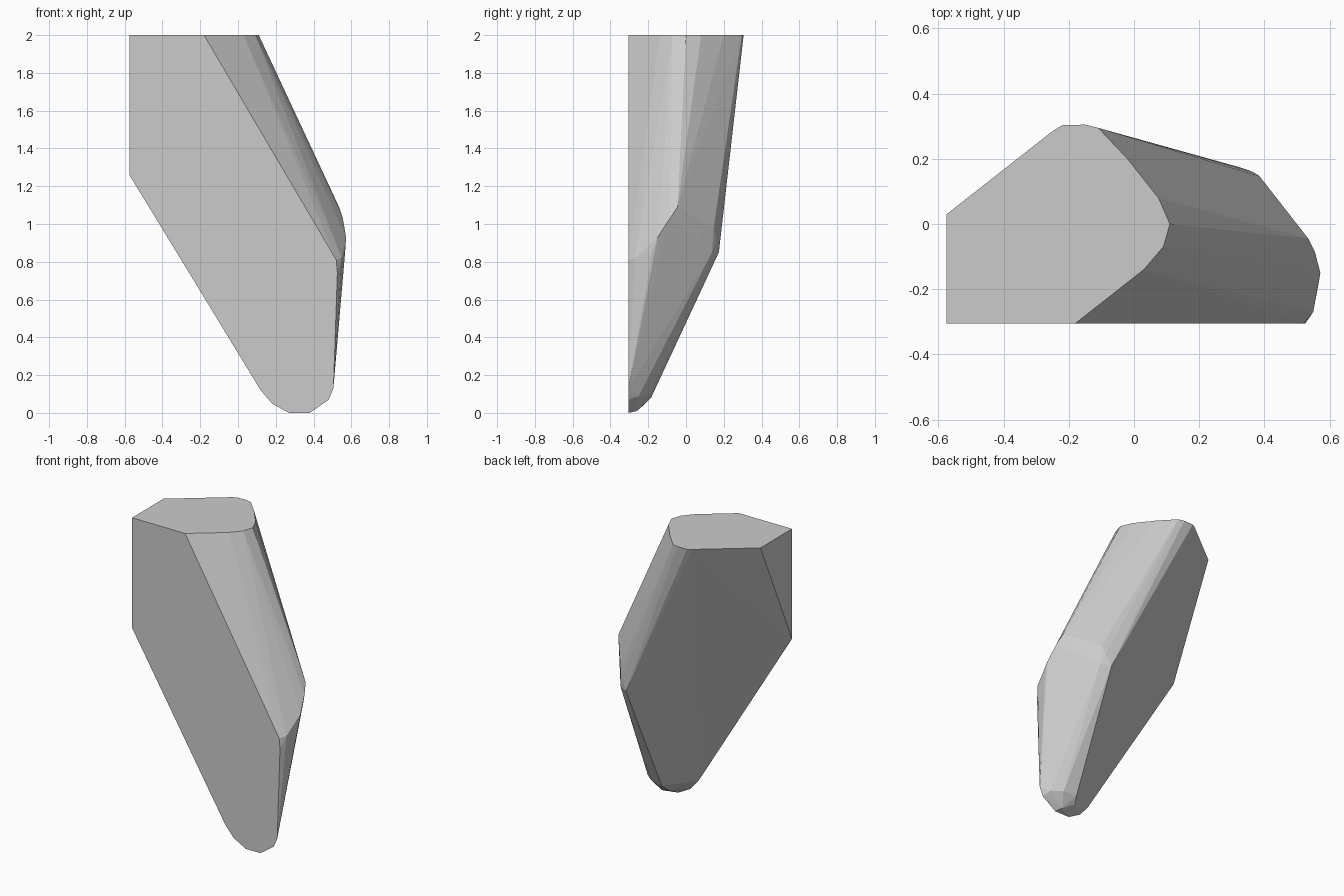
import bpy, bmesh, math

FRONT_Y, TOP_Z = -0.305, 2.0

# flat front outline (x, z)
front = [(-0.575, 2), (-0.18, 2), (0.52, 0.81), (0.526, 0.74), (0.505, 0.13),
         (0.48, 0.07), (0.38, 0), (0.27, 0), (0.18, 0.05), (0.12, 0.12), (-0.575, 1.26)]
# flat top outline (x, y)
top = [(0.03, -0.14), (0.09, -0.07), (0.11, 0), (0.075, 0.08), (-0.02, 0.2),
       (-0.11, 0.295), (-0.15, 0.305), (-0.22, 0.303), (-0.25, 0.285), (-0.575, 0.03)]
# rounded knee where the upper sides turn into the lower taper
knee = [(0.325, 0.174, 0.85), (0.365, 0.16, 0.92), (0.385, 0.147, 0.98), (0.39, 0.138, 0.85),
        (0.535, -0.045, 1.09), (0.555, -0.085, 1.03), (0.572, -0.15, 0.93),
        (0.567, -0.18, 0.85), (0.55, -0.27, 0.82)]
# rounded tip
tip = [(0.31, -0.185, 0.08), (0.40, -0.20, 0.09), (0.46, -0.25, 0.09),
       (0.29, -0.22, 0.045), (0.36, -0.26, 0.01)]

points = [(x, FRONT_Y, z) for x, z in front] + [(x, y, TOP_Z) for x, y in top] + knee + tip

# wrap the outlines in one faceted convex solid
bm = bmesh.new()
for p in points:
    bm.verts.new(p)
hull = bmesh.ops.convex_hull(bm, input=bm.verts[:])
loose = [v for v in bm.verts if not v.link_faces]
bmesh.ops.delete(bm, geom=loose, context='VERTS')
bmesh.ops.dissolve_limit(bm, angle_limit=math.radians(1), verts=bm.verts[:], edges=bm.edges[:])
bmesh.ops.recalc_face_normals(bm, faces=bm.faces[:])
mesh = bpy.data.meshes.new("faceted_blade")
bm.to_mesh(mesh)
bm.free()
blade = bpy.data.objects.new("faceted_blade", mesh)
bpy.context.collection.objects.link(blade)
